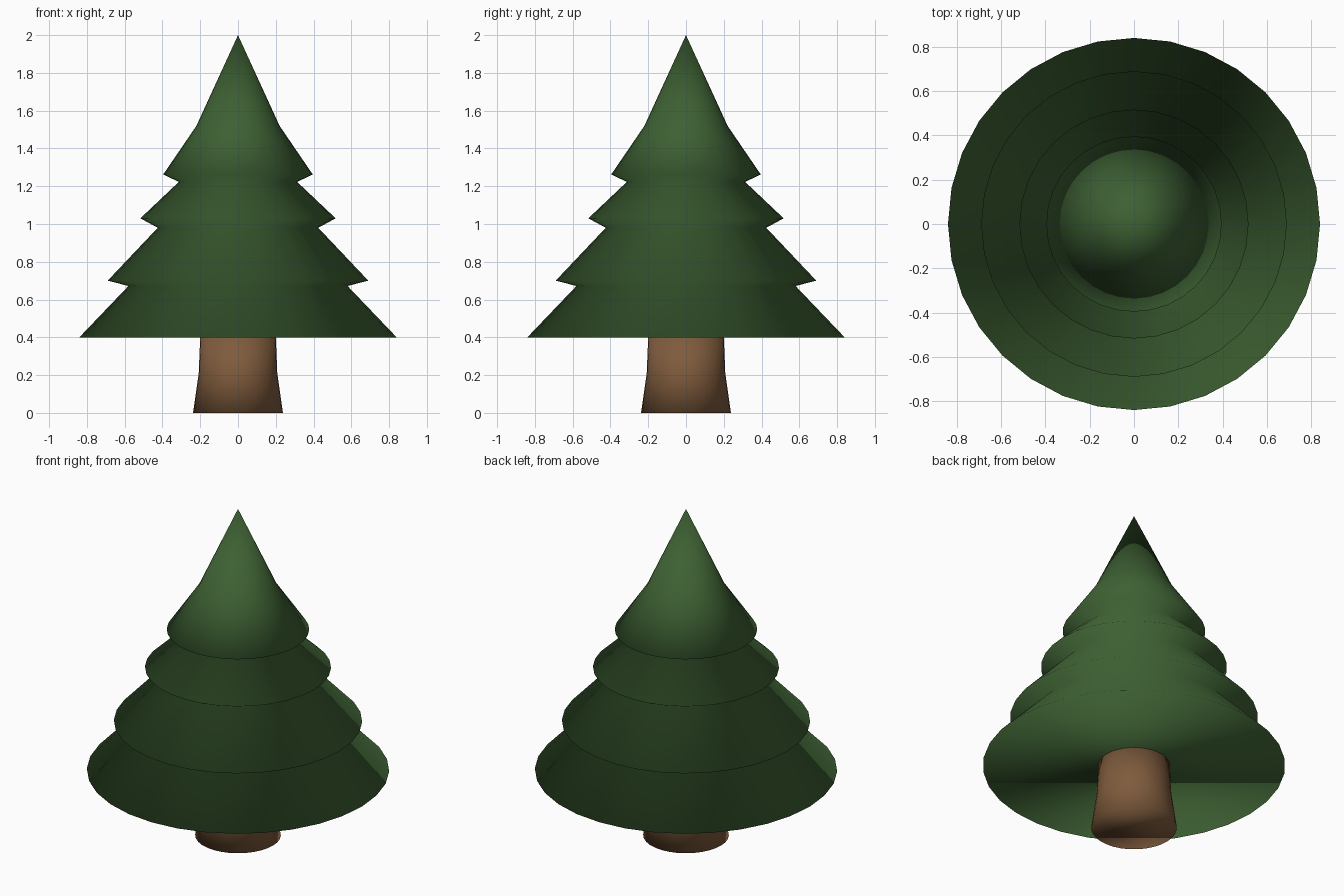
import bpy, bmesh, math

if "Cube" in bpy.data.objects:
    bpy.data.objects.remove(bpy.data.objects["Cube"])

SIDES = 32


def material(name, rgb):
    m = bpy.data.materials.new(name)
    m.diffuse_color = (*rgb, 1.0)
    m.use_nodes = True
    m.node_tree.nodes["Principled BSDF"].inputs["Base Color"].default_value = m.diffuse_color
    return m


def lathe(name, profile, mat):
    """Spin (radius, z) points, listed bottom to top, into a smooth closed solid."""
    bm = bmesh.new()
    rings = []
    for r, z in profile:
        if r == 0:
            rings.append([bm.verts.new((0, 0, z))] * SIDES)
        else:
            rings.append([bm.verts.new((r * math.cos(a), r * math.sin(a), z))
                          for a in (2 * math.pi * i / SIDES for i in range(SIDES))])
    for low, high in zip(rings, rings[1:]):
        for i in range(SIDES):
            j = (i + 1) % SIDES
            corners = [low[i], low[j], high[j], high[i]]
            bm.faces.new(list(dict.fromkeys(corners)))
    # end caps where the profile does not close on the axis
    if profile[0][0] > 0:
        bm.faces.new(rings[0][::-1])
    if profile[-1][0] > 0:
        bm.faces.new(rings[-1])
    bmesh.ops.recalc_face_normals(bm, faces=bm.faces[:])
    for f in bm.faces:
        f.smooth = True
    mesh = bpy.data.meshes.new(name)
    bm.to_mesh(mesh)
    bm.free()
    mesh.materials.append(mat)
    obj = bpy.data.objects.new(name, mesh)
    bpy.context.collection.objects.link(obj)
    return obj


green = material("pine green", (0.047, 0.118, 0.033))
brown = material("bark brown", (0.21, 0.105, 0.046))

# Trunk, flaring to the ground
lathe("trunk", [(0.238, 0), (0.208, 0.21), (0.2, 0.405)], brown)

# Four overlapping skirts of foliage
lathe("foliage", [(0.84, 0.40), (0.58, 0.672), (0.69, 0.70), (0.425, 0.98),
                  (0.517, 1.03), (0.313, 1.223), (0.396, 1.262),
                  (0.22, 1.52), (0, 2.0)], green)
